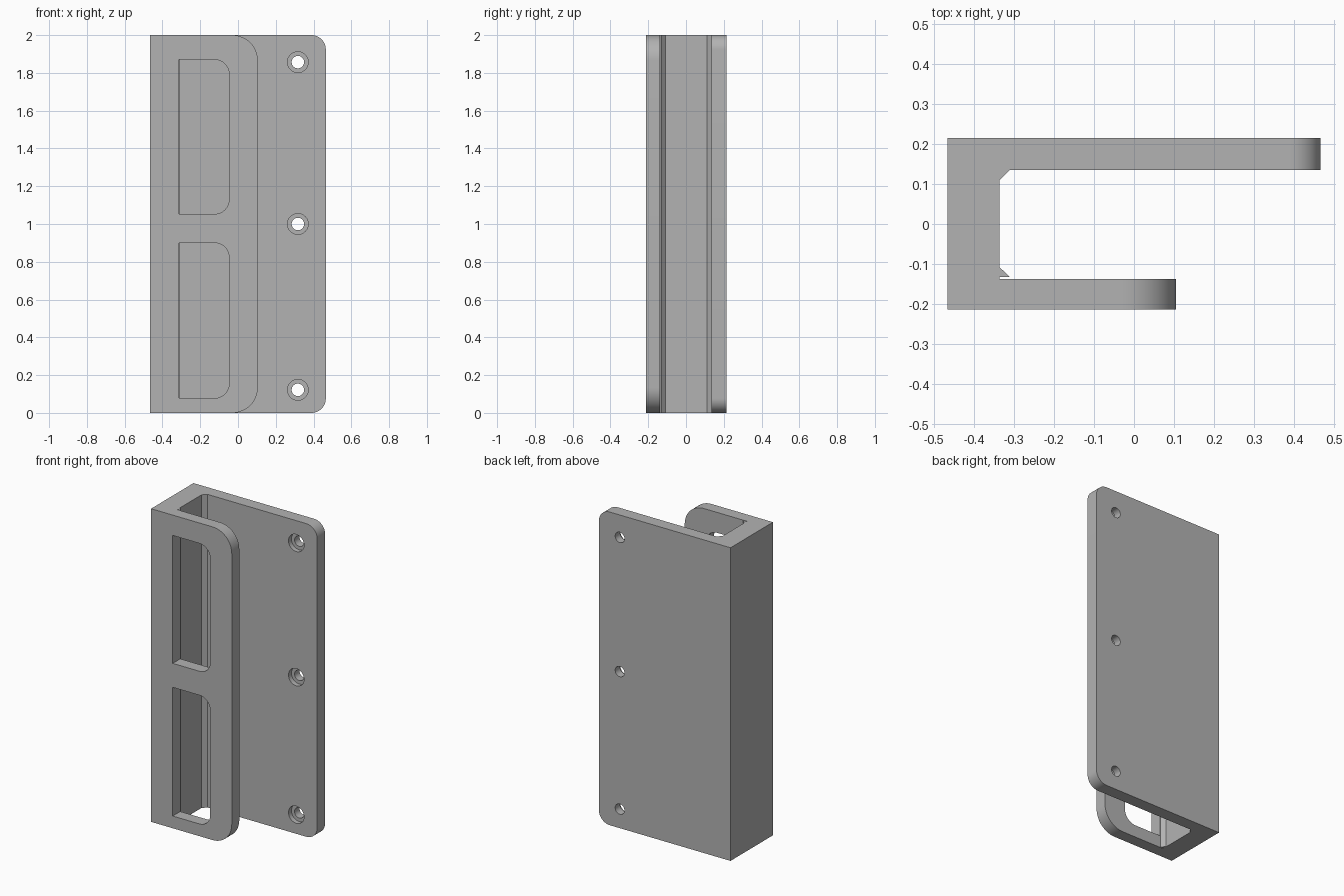
import bpy, bmesh, math
from mathutils import Matrix, Vector

cube = bpy.data.objects.get("Cube")
if cube:
    bpy.data.objects.remove(cube, do_unlink=True)

grey = bpy.data.materials.new("plain_grey")
grey.use_nodes = True
color = (0.45, 0.45, 0.45, 1)
grey.diffuse_color = color
grey.node_tree.nodes["Principled BSDF"].inputs["Base Color"].default_value = color


def finish(bm, name):
    bmesh.ops.recalc_face_normals(bm, faces=bm.faces)
    mesh = bpy.data.meshes.new(name)
    bm.to_mesh(mesh)
    bm.free()
    mesh.materials.append(grey)
    obj = bpy.data.objects.new(name, mesh)
    bpy.context.collection.objects.link(obj)
    return obj


def prism(bm, profile, z0, z1):
    face = bm.faces.new([bm.verts.new((x, y, z0)) for x, y in profile])
    new = bmesh.ops.extrude_face_region(bm, geom=[face])["geom"]
    bmesh.ops.translate(bm, vec=(0, 0, z1 - z0),
                        verts=[v for v in new if isinstance(v, bmesh.types.BMVert)])


def round_corners(bm, x, radius, segments):
    """Round every edge that runs along y at the given x."""
    edges = [e for e in bm.edges
             if all(abs(v.co.x - x) < 1e-4 for v in e.verts)
             and abs(e.verts[0].co.z - e.verts[1].co.z) < 1e-4]
    bmesh.ops.bevel(bm, geom=edges, offset=radius, offset_type='OFFSET',
                    segments=segments, profile=0.5, affect='EDGES')


# Channel body: long back plate, spine, short front flap, inner fillet wedges
left, right, flap, inner = -0.465, 0.465, 0.105, -0.335
front, back = -0.213, 0.215
profile = [(left, front), (flap, front), (flap, -0.137), (inner, -0.137),
           (inner, -0.132), (-0.31, -0.132), (inner, -0.108),
           (inner, 0.11), (-0.31, 0.135), (right, 0.135),
           (right, back), (left, back)]
bm = bmesh.new()
prism(bm, profile, 0, 2)
round_corners(bm, right, 0.077, 12)
round_corners(bm, flap, 0.135, 16)
body = finish(bm, "channel_bracket")


def cut(cutter):
    cutter.hide_render = True
    mod = body.modifiers.new("cut", 'BOOLEAN')
    mod.operation = 'DIFFERENCE'
    mod.solver = 'EXACT'
    mod.object = cutter
    bpy.context.view_layer.objects.active = body
    bpy.ops.object.modifier_apply(modifier=mod.name)
    bpy.data.objects.remove(cutter, do_unlink=True)


# Two windows in the front flap, rounded on their free side
for z0, z1 in ((0.078, 0.9), (1.053, 1.87)):
    bm = bmesh.new()
    prism(bm, [(-0.312, -0.3), (-0.047, -0.3), (-0.047, -0.1345), (-0.312, -0.1345)], z0, z1)
    round_corners(bm, -0.047, 0.077, 12)
    cut(finish(bm, "window_cutter"))

# Counterbored screw holes in the back plate
for z in (0.122, 1.0, 1.857):
    for radius, y0, y1 in ((0.055, 0.1, 0.165), (0.033, 0.12, 0.3)):
        bm = bmesh.new()
        place = Matrix.Translation(Vector((0.317, (y0 + y1) / 2, z))) @ Matrix.Rotation(math.pi / 2, 4, 'X')
        bmesh.ops.create_cone(bm, cap_ends=True, segments=32, radius1=radius,
                              radius2=radius, depth=y1 - y0, matrix=place)
        cut(finish(bm, "hole_cutter"))

# Smooth the curved walls, keep the edges crisp
bpy.ops.object.select_all(action='DESELECT')
body.select_set(True)
bpy.context.view_layer.objects.active = body
bpy.ops.object.shade_smooth_by_angle(angle=math.radians(30))
